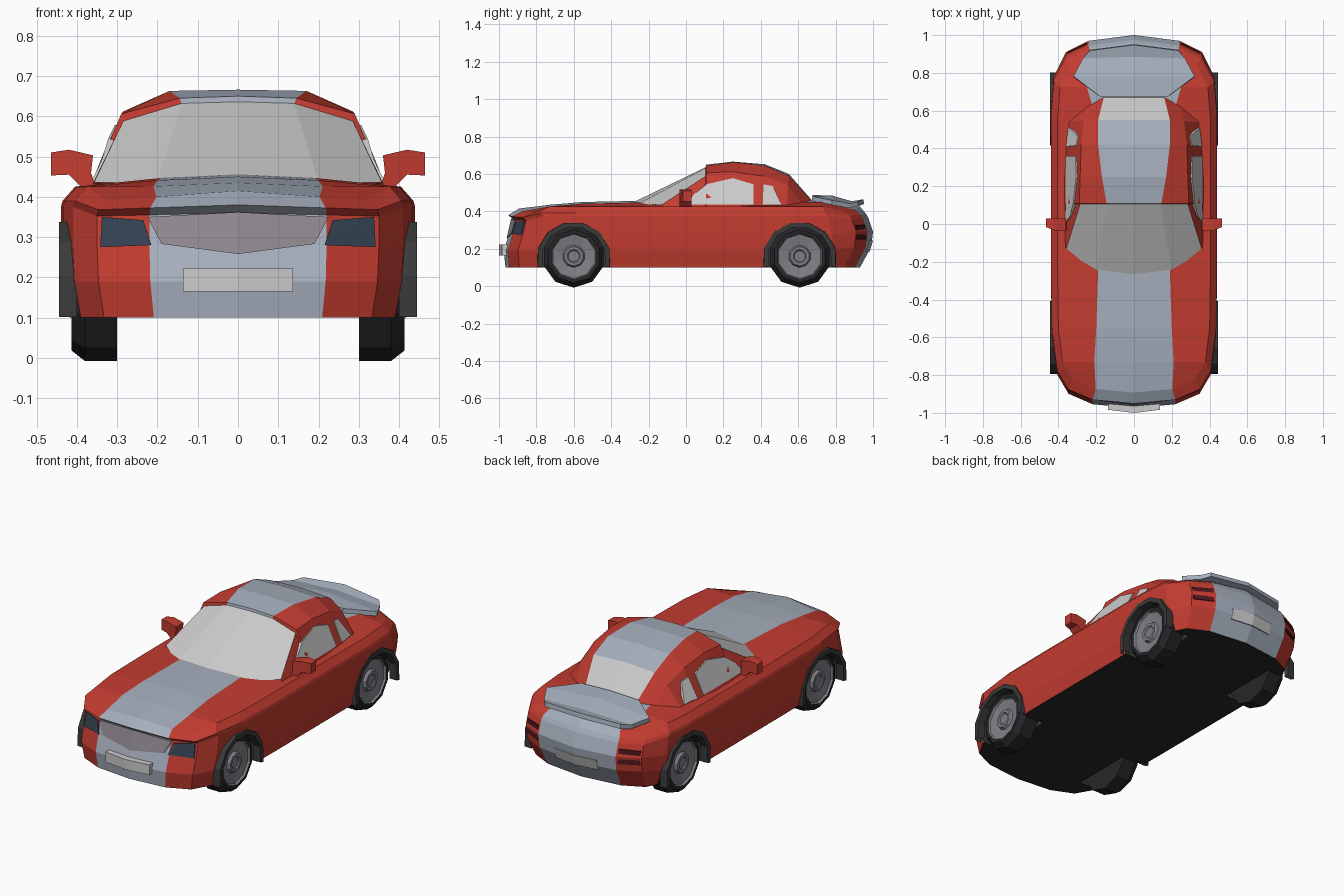
import bpy, bmesh, math
from mathutils import Vector
from mathutils.bvhtree import BVHTree

if "Cube" in bpy.data.objects:
    bpy.data.objects.remove(bpy.data.objects["Cube"])

COLOURS = [("red", (.55, .045, .03)), ("silver", (.38, .43, .51)), ("black", (.02, .02, .022)),
           ("glass", (.55, .55, .54)), ("rim", (.22, .21, .24)), ("headlight", (.035, .055, .085)),
           ("taillight", (.07, .008, .012)), ("grille", (.28, .25, .28)), ("trim", (.04, .042, .04))]
PALETTE = []
for cname, c in COLOURS:
    m = bpy.data.materials.new(cname)
    m.diffuse_color = (*c, 1)
    m.use_nodes = True
    m.node_tree.nodes["Principled BSDF"].inputs["Base Color"].default_value = m.diffuse_color
    PALETTE.append(m)
RED, SILVER, BLACK, GLASS, RIM, HEAD, TAIL, GRILLE, TRIM = range(9)


def build(name, faces, mirror=True):
    """Make an object from (points, material) faces, mirrored across x = 0."""
    bm = bmesh.new()
    for pts, mat in faces:
        uniq = []
        for p in pts:
            if all((Vector(p) - Vector(q)).length > 1e-5 for q in uniq):
                uniq.append(p)
        if len(uniq) > 2:
            bm.faces.new([bm.verts.new(p) for p in uniq]).material_index = mat
    bmesh.ops.remove_doubles(bm, verts=bm.verts[:], dist=1e-4)
    bmesh.ops.recalc_face_normals(bm, faces=bm.faces[:])
    if mirror:
        new = bmesh.ops.duplicate(bm, geom=bm.verts[:] + bm.edges[:] + bm.faces[:])["geom"]
        for v in new:
            if isinstance(v, bmesh.types.BMVert):
                v.co.x *= -1
        bmesh.ops.reverse_faces(bm, faces=[f for f in new if isinstance(f, bmesh.types.BMFace)])
        bmesh.ops.remove_doubles(bm, verts=bm.verts[:], dist=1e-4)
    me = bpy.data.meshes.new(name)
    bm.normal_update()
    bm.to_mesh(me)
    tree = BVHTree.FromBMesh(bm)
    bm.free()
    for m in PALETTE:
        me.materials.append(m)
    ob = bpy.data.objects.new(name, me)
    bpy.context.collection.objects.link(ob)
    return ob, tree


def grid(rows, mat):
    """Quads between neighbouring rows; mat(row, column) picks the colour."""
    return [([rows[i][j], rows[i][j + 1], rows[i + 1][j + 1], rows[i + 1][j]], mat(i, j))
            for i in range(len(rows) - 1) for j in range(len(rows[0]) - 1)]


def prism(a, b, mat):
    n = len(a)
    return [(a, mat), (b, mat)] + [([a[i], a[(i + 1) % n], b[(i + 1) % n], b[i]], mat) for i in range(n)]


def decal(name, tree, side, outline, mat, lift=.006):
    """Thin panel projected on a surface from the front (-y), back (+y) or side (+x)."""
    d = {"front": Vector((0, 1, 0)), "back": Vector((0, -1, 0)), "side": Vector((-1, 0, 0))}[side]
    outer, inner = [], []
    for u, v in outline:
        start = Vector((0, u, v)) if side == "side" else Vector((u, 0, v))
        ray = start + Vector((1e-4, 0, 0)) - d * 2
        hit = tree.ray_cast(ray, d)[0]
        if side != "side":
            hit.x = u
        outer.append(hit - d * lift)
        inner.append(hit + d * .012)
    build(name, prism(outer, inner, mat))


# Lower body: stacked plan outlines, then the bonnet and boot deck
PLAN = [(0, -.965), (.22, -.945), (.35, -.89), (.41, -.79), (.435, -.6), (.44, -.28),
        (.44, .3), (.44, .6), (.425, .78), (.36, .91), (.24, .97), (0, 1.0)]
# width scale, front scale, rear scale, z front, z middle, z rear, crown
LEVELS = [(.95, 1.0, .93, .10, .10, .10, 0), (.99, 1.01, .99, .19, .19, .21, 0),
          (1, .98, 1.0, .28, .28, .29, 0), (1, .96, .975, .35, .375, .355, .01),
          (.99, .985, .96, .365, .39, .375, .015), (.92, .925, .93, .385, .425, .395, .03)]
layers = []
for sx, sf, sr, zf, zm, zr, crown in LEVELS:
    layer = []
    for i, (x, y) in enumerate(PLAN):
        z = zf if i < 3 else zm if i < 9 else zr
        z += crown * (1 - x / .44) if i < 3 or i > 8 else 0
        layer.append((x * sx, y * (sf if y < 0 else sr), z))
    layers.append(layer)
faces = grid(layers, lambda i, j: SILVER if j in (0, 10) else RED)
top = layers[-1]
deck = [[top[2], top[1], top[0]]]
for j, sx, z in zip(range(3, 9), (.21, .2, .19, .2, .2, .25), (.435, .45, .456, .44, .462, .458)):
    deck.append([top[j], (sx, top[j][1], z - .009), (0, top[j][1], z)])
deck.append([top[9], top[10], top[11]])
faces += grid(deck, lambda i, j: SILVER if j == 1 else RED)
faces += grid([layers[0], [(0, y, z) for x, y, z in layers[0]]], lambda i, j: BLACK)
body, body_tree = build("body", faces)

# Cabin: sections from windscreen base to rear window base
CABIN = [[(.372, -.12, .41), (.358, -.13, .435), (.2, -.26, .437), (0, -.285, .447)],
         [(.372, .105, .41), (.285, .105, .588), (.14, .105, .632), (0, .105, .636)],
         [(.374, .108, .41), (.29, .108, .606), (.145, .108, .645), (0, .108, .65)],
         [(.374, .25, .41), (.285, .25, .612), (.17, .25, .663), (0, .25, .666)],
         [(.368, .42, .41), (.28, .42, .588), (.19, .42, .645), (0, .42, .652)],
         [(.36, .54, .41), (.265, .545, .54), (.19, .55, .59), (0, .55, .6)],
         [(.345, .57, .41), (.25, .62, .445), (.16, .67, .458), (0, .67, .463)]]


def cabin_colour(i, j):
    if i == 0 and j > 0 or i == 5 and j == 2:
        return GLASS
    return SILVER if j == 2 else RED


cabin, cabin_tree = build("cabin", grid(CABIN, cabin_colour))
decal("door_window", cabin_tree, "side",
      [(.01, .438), (.04, .49), (.11, .545), (.25, .578), (.36, .545), (.36, .438)], GLASS)
decal("quarter_window", cabin_tree, "side", [(.41, .438), (.415, .545), (.465, .535), (.51, .438)], GLASS)

# Ducktail spoiler
spoiler, _ = build("spoiler", grid([[(.18, .675, .468), (0, .675, .475)], [(.32, .78, .447), (0, .78, .472)],
                                    [(.27, .875, .43), (0, .885, .442)], [(.235, .92, .44), (0, .95, .452)]],
                                   lambda i, j: SILVER))
sol = spoiler.modifiers.new("thickness", 'SOLIDIFY')
sol.thickness = .025
sol.offset = 0

# Lights, grille and number plates
decal("headlight", body_tree, "front", [(.342, .275), (.338, .35), (.235, .342), (.215, .28)], HEAD)
decal("grille", body_tree, "front", [(0, .258), (0, .362), (.225, .35), (.19, .283)], GRILLE)
decal("taillight", body_tree, "back", [(.25, .25), (.352, .25), (.352, .325), (.25, .33)], TAIL)
decal("rear_plate", body_tree, "back", [(0, .185), (.13, .185), (.13, .245), (0, .245)], GLASS)
plate = [(0, .165), (.137, .165), (.137, .222), (0, .222)]
build("front_plate", prism([(x, -1.0 + x * .12, z) for x, z in plate], [(x, -.95, z) for x, z in plate], GLASS))

# Door mirrors
shape = [(.36, .503), (.42, .517), (.465, .51), (.465, .453), (.42, .455), (.385, .42), (.355, .43), (.365, .46)]
build("door_mirror", prism([(x, -.035 + max(0, x - .42) * .4, z) for x, z in shape],
                           [(x, .03, z) for x, z in shape], RED))


def lathe(y, z, profile, sides=10, start=18, sweep=360):
    """Spin (x, radius, material) points around an axle parallel to x."""
    rows = []
    for k in range(sides + 1):
        a = math.radians(start + sweep * k / sides)
        rows.append([(x, y + r * math.cos(a), z + r * math.sin(a)) for x, r, _ in profile])
    return grid(rows, lambda i, j: profile[j + 1][2])


# Wheels, arch trims and wheel well cutters
WHEEL = [(.30, 0, BLACK), (.30, .168, BLACK), (.38, .168, BLACK), (.413, .142, BLACK), (.413, .124, BLACK),
         (.402, .118, RIM), (.392, .06, RIM), (.408, .052, RIM), (.408, .036, RIM), (.402, .03, RIM), (.402, 0, RIM)]
ARCH = [(.40, .2, TRIM), (.444, .198, TRIM), (.444, .172, TRIM), (.40, .172, TRIM), (.40, .2, TRIM)]
WELL = [(.28, 0, TRIM), (.28, .188, TRIM), (.6, .188, TRIM), (.6, 0, TRIM)]
for end, y in (("front", -.6), ("rear", .608)):
    build(end + "_wheel", lathe(y, .16, WHEEL))
    build(end + "_arch_trim", lathe(y, .146, ARCH, 7, -13, 206))
    cutter, _ = build(end + "_well_cutter", lathe(y, .146, WELL))
    cutter.hide_render = True
    cutter.display_type = 'WIRE'
    cutter.hide_set(True)
    cut = body.modifiers.new(end + "_wells", 'BOOLEAN')
    cut.operation = 'DIFFERENCE'
    cut.solver = 'EXACT'
    cut.object = cutter
